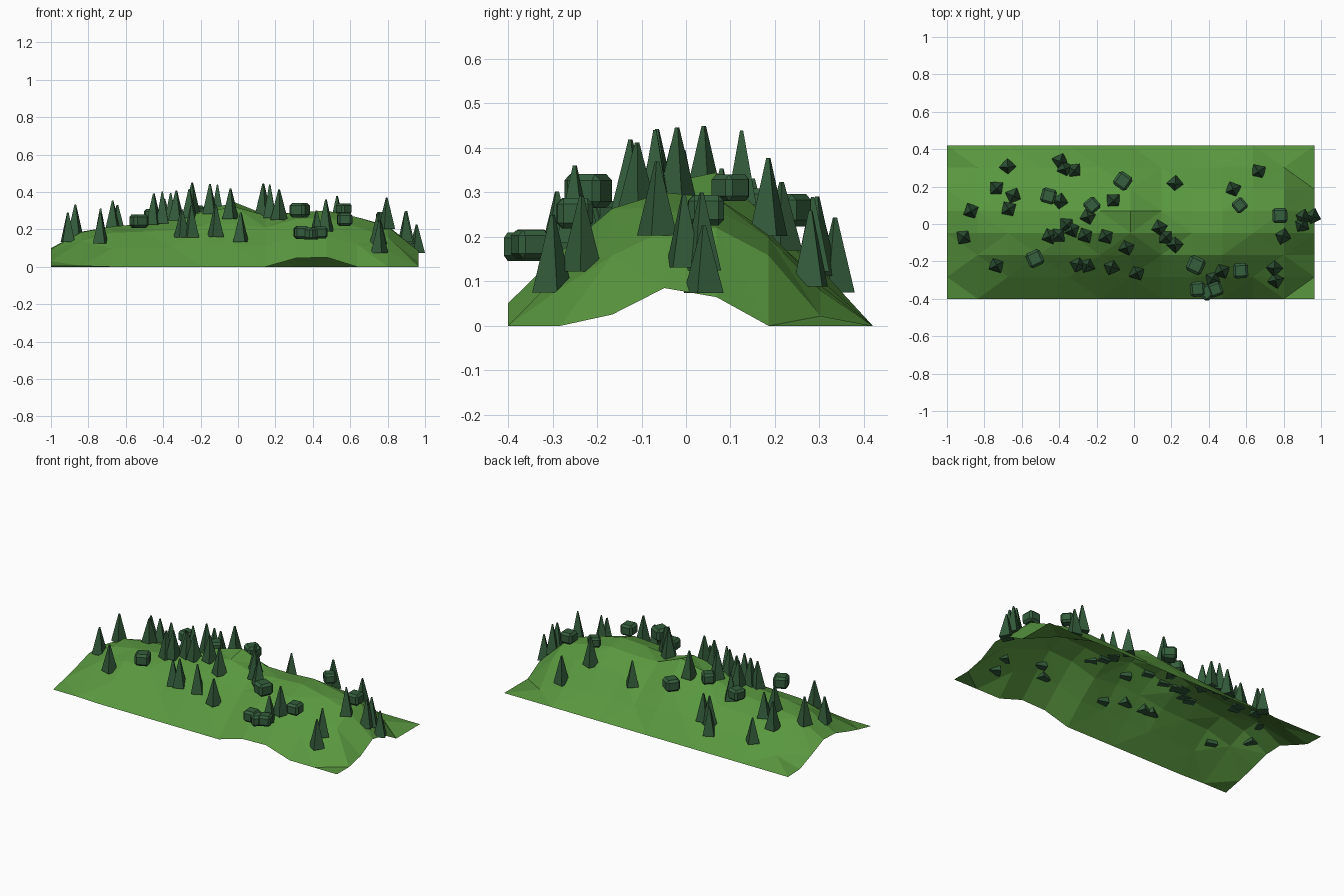
import bpy, bmesh, math, random
from mathutils import Matrix

if "Cube" in bpy.data.objects:
    bpy.data.objects.remove(bpy.data.objects["Cube"])

random.seed(7)


def material(name, rgb):
    m = bpy.data.materials.new(name)
    m.diffuse_color = (*rgb, 1)
    m.use_nodes = True
    m.node_tree.nodes["Principled BSDF"].inputs["Base Color"].default_value = m.diffuse_color
    return m


GRASS = material("grass", (0.10, 0.31, 0.05))
PINE = material("pine", (0.033, 0.105, 0.043))
LEAF = material("leaf", (0.035, 0.112, 0.046))


def make_object(name, bm, mat):
    me = bpy.data.meshes.new(name)
    bm.to_mesh(me)
    bm.free()
    me.materials.append(mat)
    ob = bpy.data.objects.new(name, me)
    bpy.context.collection.objects.link(ob)
    return ob


# Hill shape: ridge height along x, times a cross-section blended between stations
NX, NY = 12, 7
X0, X1, Y0, Y1 = -1.0, 0.965, -0.4, 0.42
RIDGE = [.10, .19, .215, .23, .25, .305, .345, .28, .29, .30, .265, .22, .085]
SECTIONS = [
    (0, [.05, .3, .6, .95, 1, .5, .05, 0]),
    (2, [0, .45, .85, 1, .98, .8, .45, 0]),
    (4, [0, .40, .78, 1, .98, .78, .45, 0]),
    (6, [0, .34, .67, .93, 1, .7, .37, 0]),
    (7, [0, .4, .75, .98, 1, .7, .37, 0]),
    (8, [.16, .55, .88, 1, .96, .7, .32, 0]),
    (9, [.17, .55, .88, 1, .96, .7, .3, 0]),
    (10, [0, .45, .8, 1, .98, .75, .3, 0]),
    (11, [0, .38, .72, .97, 1, .72, .1, 0]),
    (12, [0, 0, .3, 1, .76, 0, 0, 0]),
]


def grid_height(i, j):
    for (a, sa), (b, sb) in zip(SECTIONS, SECTIONS[1:]):
        if a <= i <= b:
            t = (i - a) / (b - a)
            return RIDGE[i] * (sa[j] * (1 - t) + sb[j] * t)


def ground(x, y):
    u = min(max((x - X0) / (X1 - X0) * NX, 0), NX - 1e-6)
    v = min(max((y - Y0) / (Y1 - Y0) * NY, 0), NY - 1e-6)
    i, j = int(u), int(v)
    u, v = u - i, v - j
    low = grid_height(i, j) * (1 - u) + grid_height(i + 1, j) * u
    high = grid_height(i, j + 1) * (1 - u) + grid_height(i + 1, j + 1) * u
    return low * (1 - v) + high * v


# Hill: open triangulated grid
bm = bmesh.new()
rows = [[bm.verts.new((X0 + (X1 - X0) * i / NX, Y0 + (Y1 - Y0) * j / NY, grid_height(i, j)))
         for i in range(NX + 1)] for j in range(NY + 1)]
for j in range(NY):
    for i in range(NX):
        a, b, c, d = rows[j][i], rows[j][i + 1], rows[j + 1][i + 1], rows[j + 1][i]
        if (i + j) % 2:
            bm.faces.new((a, b, c))
            bm.faces.new((a, c, d))
        else:
            bm.faces.new((a, b, d))
            bm.faces.new((b, c, d))
make_object("hill", bm, GRASS)

# Pine trees: slim four-sided cones, (x, y) spots on the hill
TREES = [(-.91, -.07), (-.87, .07), (-.735, .19), (-.675, .305), (-.645, .15), (-.67, .08),
         (-.735, -.22), (-.395, .12), (-.395, .335), (-.32, .285), (-.37, .295), (-.245, .04),
         (-.36, -.005), (-.33, -.03), (-.26, -.06), (-.405, -.06), (-.45, -.065),
         (-.30, -.215), (-.25, -.22), (-.15, -.065), (-.04, -.125), (-.12, -.23),
         (.015, -.26), (-.11, .125), (.135, -.02), (.17, -.07), (.22, -.11), (.22, .215),
         (.42, -.29), (.47, -.25), (.53, .185), (.665, .28), (.795, -.065),
         (.90, .035), (.895, -.005), (.955, .04), (.75, -.235), (.757, -.30)]
for n, (x, y) in enumerate(TREES):
    h = random.uniform(.15, .18)
    bm = bmesh.new()
    mat = (Matrix.Translation((x, y, ground(x, y) - .005 + h / 2))
           @ Matrix.Rotation(random.uniform(0, math.tau), 4, 'Z'))
    bmesh.ops.create_cone(bm, cap_ends=True, segments=4, radius1=.047, radius2=.005,
                          depth=h, matrix=mat)
    make_object(f"pine_tree_{n + 1}", bm, PINE)

# Bushes: bevelled blocks, (x, y, centre z, width, turn in degrees)
BUSHES = [(-.53, -.185, .245, .085, 25), (-.457, .15, .275, .08, -15), (-.225, .10, .295, .075, 40),
          (-.06, .23, .26, .085, -35), (.33, -.22, .303, .09, -25), (.34, -.348, .183, .08, 5),
          (.435, -.35, .183, .075, 20), (.39, -.365, .178, .075, 45), (.57, -.25, .253, .08, 3),
          (.565, .10, .31, .07, 40), (.78, .045, .26, .08, 2)]
for n, (x, y, z, w, turn) in enumerate(BUSHES):
    bm = bmesh.new()
    bmesh.ops.create_cube(bm, size=1)
    bmesh.ops.scale(bm, vec=(w, w, w * .85), verts=bm.verts)
    bmesh.ops.bevel(bm, geom=bm.edges[:], offset=w * .16, segments=1, affect='EDGES')
    bmesh.ops.transform(bm, verts=bm.verts, matrix=Matrix.Translation((x, y, z))
                        @ Matrix.Rotation(math.radians(turn), 4, 'Z'))
    make_object(f"bush_{n + 1}", bm, LEAF)
